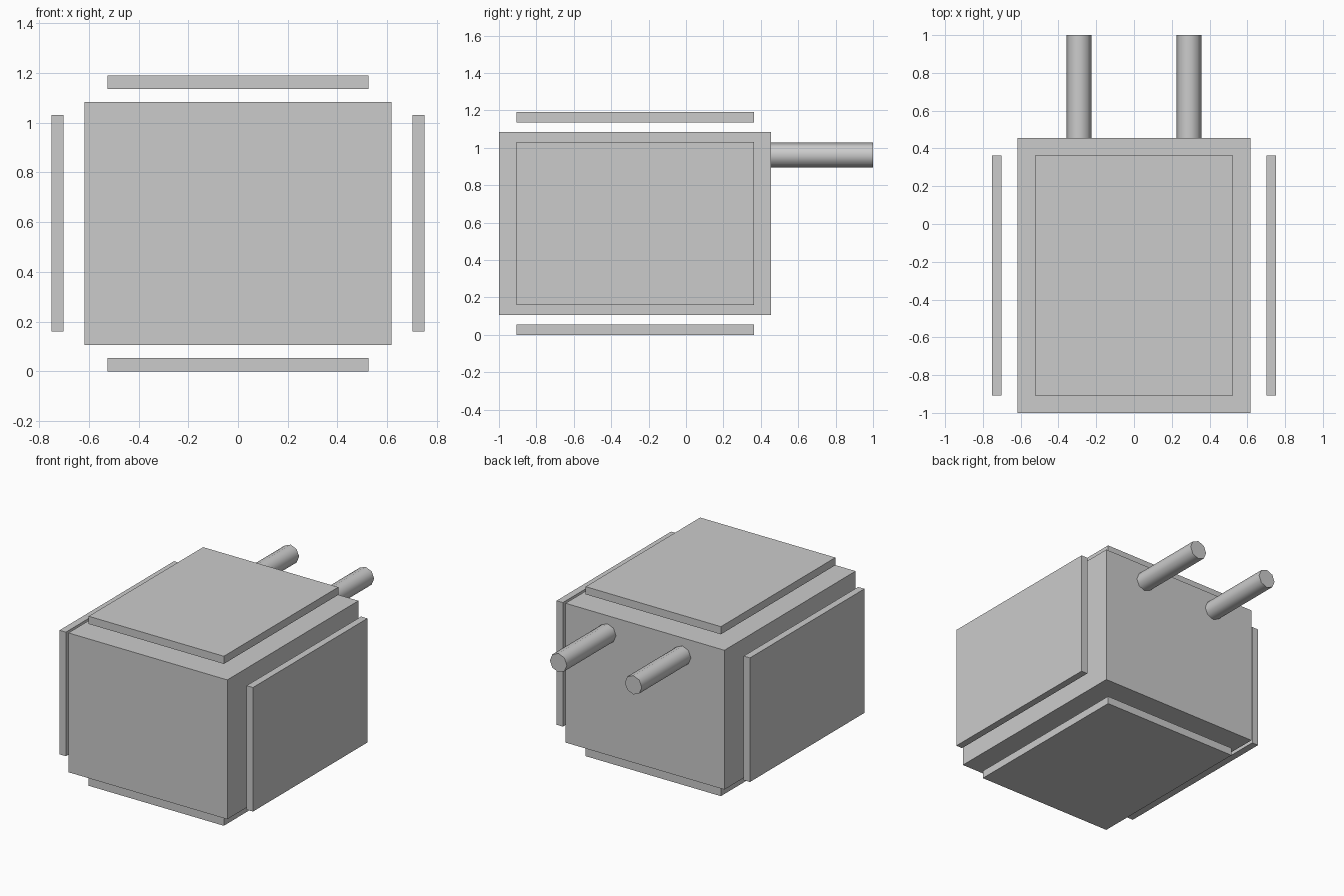
import bpy
from math import radians

if "Cube" in bpy.data.objects:
    bpy.data.objects.remove(bpy.data.objects["Cube"])


def box(name, lo, hi):
    bpy.ops.mesh.primitive_cube_add(size=1, location=[(a + b) / 2 for a, b in zip(lo, hi)])
    ob = bpy.context.object
    ob.name = name
    ob.scale = [b - a for a, b in zip(lo, hi)]
    bpy.ops.object.transform_apply(location=False, rotation=False, scale=True)
    return ob


# Main block
box("main_body", (-0.617, -1.0, 0.106), (0.617, 0.455, 1.084))

# Floating panels above and below
Y0, Y1 = -0.907, 0.363
box("top_panel", (-0.525, Y0, 1.136), (0.525, Y1, 1.19))
box("bottom_panel", (-0.525, Y0, 0.0), (0.525, Y1, 0.054))

for side, s in (("left", -1), ("right", 1)):
    # Floating side panel
    x0, x1 = sorted((s * 0.702, s * 0.751))
    box(side + "_panel", (x0, Y0, 0.16), (x1, Y1, 1.031))

    # Rear peg
    bpy.ops.mesh.primitive_cylinder_add(
        vertices=8, radius=0.066, depth=0.545,
        location=(s * 0.291, 0.7275, 0.961), rotation=(radians(90), 0, 0))
    peg = bpy.context.object
    peg.name = side + "_rear_peg"
    bpy.ops.object.shade_smooth_by_angle(angle=radians(60))
